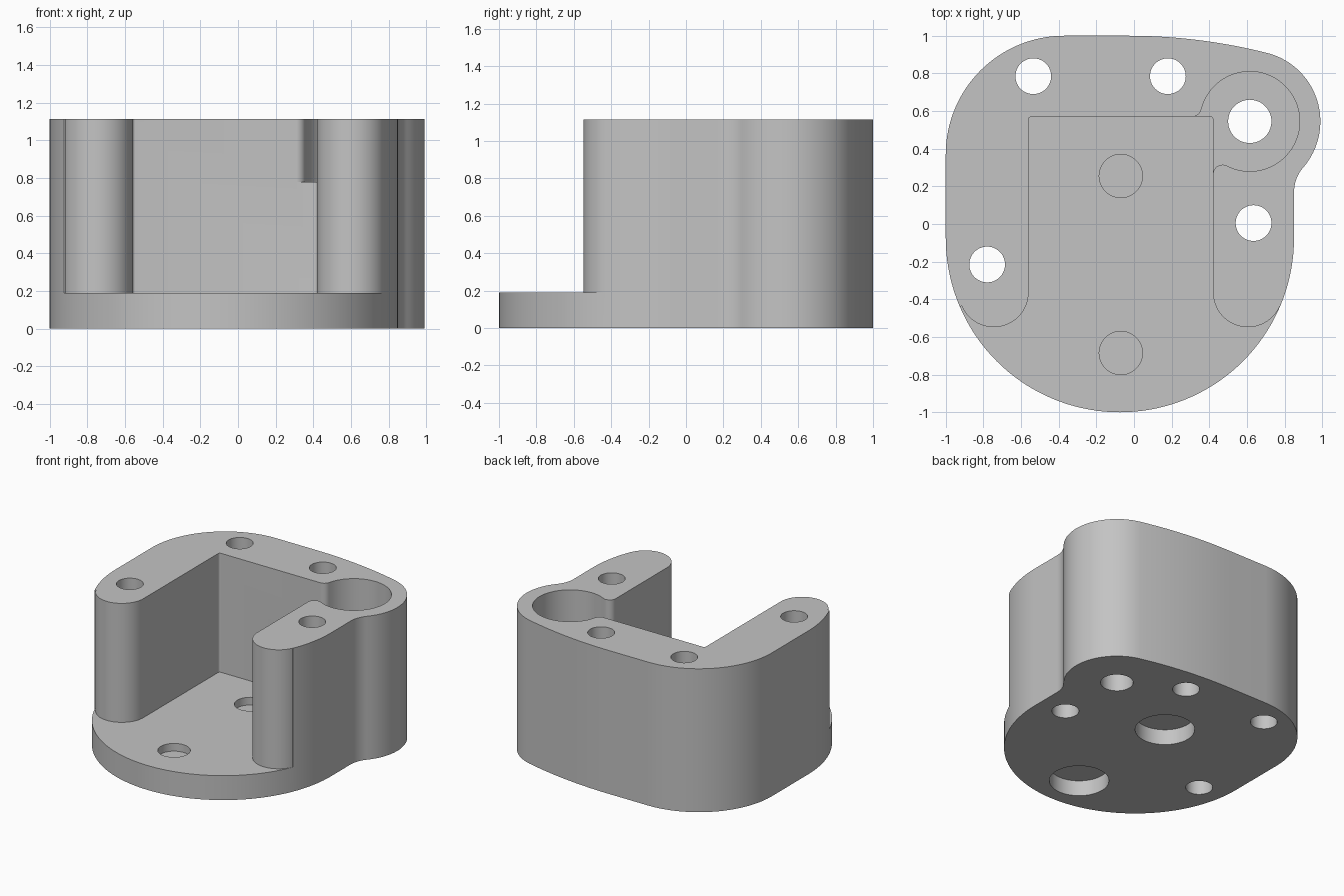
import bpy
import bmesh
from math import cos, sin, radians

cube = bpy.data.objects.get("Cube")
if cube:
    bpy.data.objects.remove(cube, do_unlink=True)

HEIGHT, BASE, LEDGE = 1.115, 0.19, 0.78
BOSS = (0.615, 0.545)


def arc(center, r, start, end, n=16):
    """Points on a circular arc, angles in degrees."""
    angles = [radians(start + (end - start) * i / n) for i in range(n + 1)]
    return [(center[0] + r * cos(a), center[1] + r * sin(a)) for a in angles]


def prism(name, profile, z0, z1):
    """Extrude a closed plan profile from z0 to z1."""
    bm = bmesh.new()
    face = bm.faces.new([bm.verts.new((x, y, z0)) for x, y in profile])
    top = bmesh.ops.extrude_face_region(bm, geom=[face])["geom"]
    verts = [g for g in top if isinstance(g, bmesh.types.BMVert)]
    bmesh.ops.translate(bm, verts=verts, vec=(0, 0, z1 - z0))
    bmesh.ops.recalc_face_normals(bm, faces=bm.faces)
    mesh = bpy.data.meshes.new(name)
    bm.to_mesh(mesh)
    bm.free()
    obj = bpy.data.objects.new(name, mesh)
    bpy.context.collection.objects.link(obj)
    return obj


def cut(target, profile, z0, z1):
    """Subtract an extruded profile from the target."""
    cutter = prism("cutter", profile, z0, z1)
    cutter.hide_render = True
    mod = target.modifiers.new("cut", "BOOLEAN")
    mod.operation, mod.solver, mod.object = "DIFFERENCE", "EXACT", cutter
    bpy.context.view_layer.objects.active = target
    bpy.ops.object.modifier_apply(modifier=mod.name)
    bpy.data.objects.remove(cutter, do_unlink=True)


def bore(target, center, r, z0, z1):
    cut(target, arc(center, r, 0, 360, 48)[:-1], z0, z1)


# Outer body: round front, boss on the back left corner, bowed back
outline = (
    arc((-0.075, -0.075), 0.925, 180, 360, 72)
    + arc((1.05, 0.169), 0.2, 180, 139.2, 10)
    + arc(BOSS, 0.375, -40.8, 75.8, 32)[1:]
    + arc((-0.03, -2.01), 3.01, 75.8, 90, 14)[1:]
    + arc((-0.37, 0.37), 0.63, 90, 180, 32)
)
body = prism("bracket_body", outline, 0, HEIGHT)

# Open front pocket, leaving two arms with rounded ends
pocket = (
    arc((-0.745, -0.363), 0.5, 203, 203, 1)[:1]
    + arc((-0.745, -0.363), 0.185, 203, 360, 32)
    + arc((-0.545, 0.555), 0.015, 180, 90, 4)
    + arc((0.405, 0.555), 0.015, 90, 0, 4)
    + arc((0.605, -0.363), 0.185, 180, 337, 32)
    + arc((0.605, -0.363), 0.5, 337, 337, 1)[:1]
    + [(1.3, -1.3), (-1.3, -1.3)]
)
cut(body, pocket, BASE, 1.4)

# Round recess in the boss, opening into the pocket with rounded lips
recess = (
    arc(BOSS, 0.265, -117.4, 166.2, 56)
    + arc((0.309, 0.62), 0.05, -13.8, -90, 10)[1:]
    + [(0.309, 0.4), (0.36, 0.265)]
    + arc((0.47, 0.265), 0.05, 180, 62.6, 10)[:-1]
)
cut(body, recess, LEDGE, 1.4)

# Through holes for the fasteners and the boss
for center in ((-0.535, 0.785), (0.18, 0.785), (0.635, 0.005), (-0.78, -0.215)):
    bore(body, center, 0.095, -0.2, 1.4)
bore(body, BOSS, 0.115, -0.2, 1.4)

# Blind holes in the floor, with wider blind recesses underneath
for y in (0.255, -0.685):
    bore(body, (-0.07, y), 0.115, 0.13, 0.5)
    bore(body, (-0.07, y), 0.21, -0.2, 0.12)

# Plain grey finish
grey = bpy.data.materials.new("light_grey")
grey.use_nodes = True
colour = (0.55, 0.55, 0.55, 1)
grey.diffuse_color = colour
grey.node_tree.nodes["Principled BSDF"].inputs["Base Color"].default_value = colour
body.data.materials.clear()
body.data.materials.append(grey)
for poly in body.data.polygons:
    poly.material_index = 0

# Smooth curved walls, sharp rims
bpy.ops.object.select_all(action="DESELECT")
body.select_set(True)
bpy.context.view_layer.objects.active = body
bpy.ops.object.shade_smooth_by_angle(angle=radians(30))
